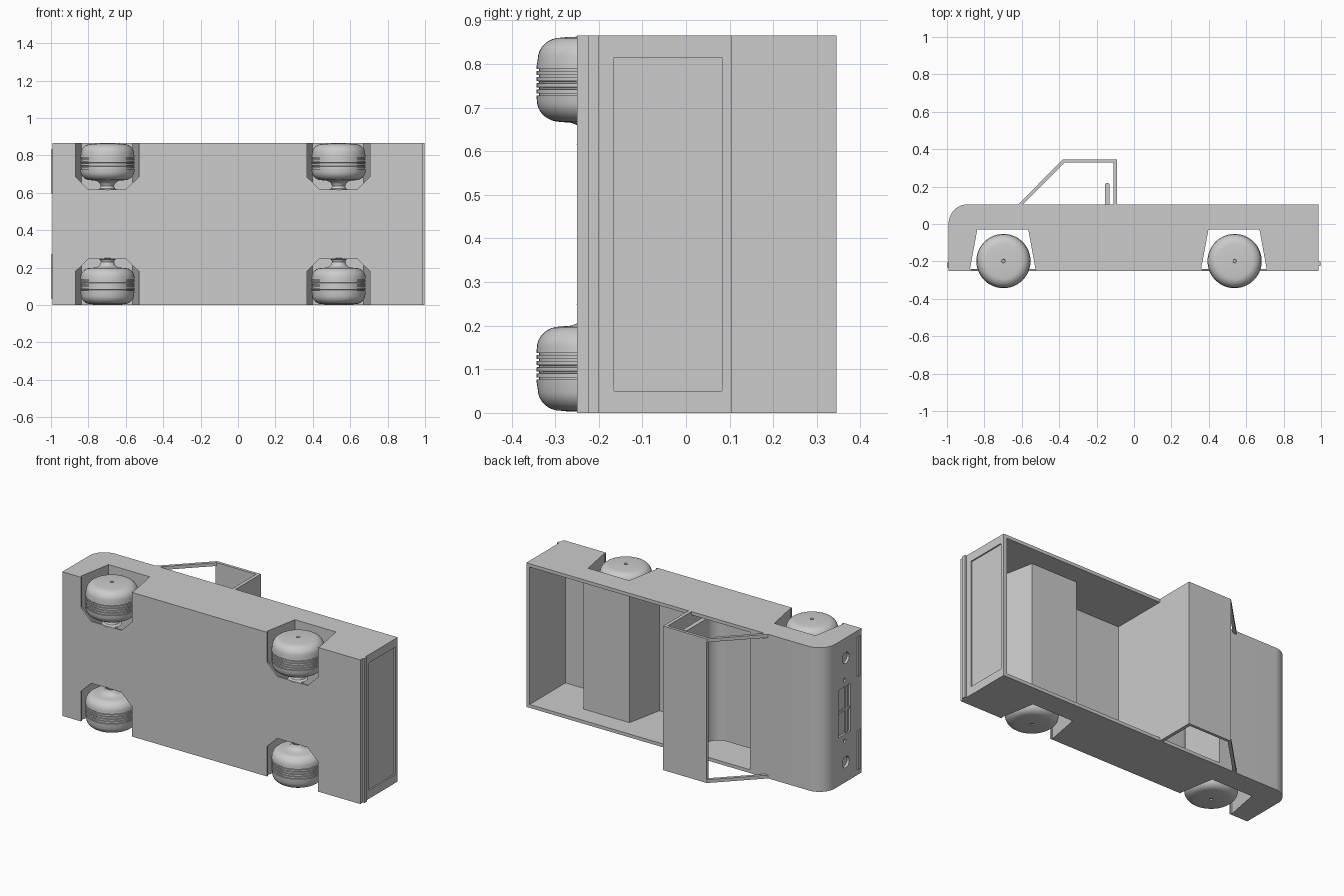
import bpy, bmesh, math
from mathutils import Matrix, Vector

if "Cube" in bpy.data.objects:
    bpy.data.objects.remove(bpy.data.objects["Cube"])

W = 0.865            # truck width (along z, the truck lies on its side)
STEP = 1.236         # distance between axles

grey = bpy.data.materials.new("plain_grey")
grey.diffuse_color = (0.6, 0.6, 0.6, 1)
grey.use_nodes = True
grey.node_tree.nodes["Principled BSDF"].inputs["Base Color"].default_value = grey.diffuse_color


def finish(name, bm, smooth=False):
    bmesh.ops.recalc_face_normals(bm, faces=bm.faces)
    me = bpy.data.meshes.new(name)
    bm.to_mesh(me)
    bm.free()
    me.materials.append(grey)
    ob = bpy.data.objects.new(name, me)
    bpy.context.collection.objects.link(ob)
    if smooth:
        shade(ob)
    return ob


def shade(ob):
    bpy.ops.object.select_all(action='DESELECT')
    ob.select_set(True)
    bpy.context.view_layer.objects.active = ob
    bpy.ops.object.shade_smooth_by_angle(angle=math.radians(30))


def prism(name, pts, a, b, axis='z', smooth=False):
    """Extrude a profile: (x, y) along z, or (x, z) along y."""
    bm = bmesh.new()
    co = [(p, q, a) if axis == 'z' else (p, a, q) for p, q in pts]
    f = bm.faces.new([bm.verts.new(c) for c in co])
    r = bmesh.ops.extrude_face_region(bm, geom=[f])
    d = Vector((0, 0, b - a)) if axis == 'z' else Vector((0, b - a, 0))
    bmesh.ops.translate(bm, vec=d, verts=[v for v in r['geom'] if isinstance(v, bmesh.types.BMVert)])
    return finish(name, bm, smooth)


def box(name, x0, x1, y0, y1, z0, z1):
    return prism(name, [(x0, y0), (x1, y0), (x1, y1), (x0, y1)], z0, z1)


def disc(name, x, y, z, r, depth):
    bm = bmesh.new()
    bmesh.ops.create_cone(bm, cap_ends=True, segments=24, radius1=r, radius2=r, depth=depth,
                          matrix=Matrix.Translation((x, y, z)) @ Matrix.Rotation(math.pi / 2, 4, 'Y'))
    return finish(name, bm)


def cut(target, cutter):
    bpy.context.view_layer.objects.active = target
    m = target.modifiers.new("cut", 'BOOLEAN')
    m.operation, m.solver, m.object = 'DIFFERENCE', 'EXACT', cutter
    bpy.ops.object.modifier_apply(modifier=m.name)
    bpy.data.objects.remove(cutter)


def arc(cx, cy, r, a0, a1, n):
    return [(cx + r * math.cos(math.radians(a0 + (a1 - a0) * i / n)),
             cy + r * math.sin(math.radians(a0 + (a1 - a0) * i / n))) for i in range(n + 1)]


# Body block with rounded nose
body = prism("body", [(-0.991, -0.25), (0.987, -0.25), (0.987, 0.105)]
             + arc(-0.889, 0.003, 0.102, 90, 180, 14), 0, W)

# Open load bed, with the wheel hump left standing
cut(body, prism("bed_cutter", [(-0.09, 0.2), (-0.09, -0.235), (0.34, -0.235), (0.385, -0.015),
                               (0.69, -0.015), (0.735, -0.235), (0.965, -0.235), (0.965, 0.2)],
                0.02, W - 0.02))
# Open cab interior
cut(body, prism("cab_cutter", [(-0.5, 0.2), (-0.5, -0.235), (-0.11, -0.235), (-0.11, 0.2)],
                0.02, W - 0.02))
# Wheel tunnels through the full width and openings in the floor plate
for dx in (0, STEP):
    cut(body, prism("tunnel_cutter", [(-0.877 + dx, -0.24), (-0.838 + dx, -0.03),
                                      (-0.565 + dx, -0.03), (-0.527 + dx, -0.24)], -0.1, W + 0.1))
    for s in (0, 1):
        pts = [(-0.868, -0.05), (-0.868, 0.18), (-0.80, 0.247),
               (-0.60, 0.247), (-0.53, 0.18), (-0.53, -0.05)]
        pts = [(x + dx, W - z if s else z) for x, z in pts]
        cut(body, prism("floor_cutter", pts, -0.3, -0.23, 'y'))
# Tailgate panel recess
cut(body, box("tailgate_cutter", 0.979, 1.1, -0.165, 0.082, 0.05, W - 0.05))
# Grille and lamp recesses
cut(body, box("grille_cutter", -1.1, -0.979, -0.145, -0.03, 0.29, W - 0.29))
for z in (0.12, W - 0.12):
    cut(body, disc("headlight_cutter", -0.991, -0.10, z, 0.033, 0.03))
for z in (0.25, W - 0.25):
    cut(body, disc("marker_cutter", -0.991, -0.09, z, 0.012, 0.02))
shade(body)

# Grille bars
box("grille_bar", -0.985, -0.978, -0.125, -0.105, 0.29, W - 0.29)
box("grille_divider", -0.985, -0.978, -0.145, -0.03, W / 2 - 0.008, W / 2 + 0.008)

# Bumpers
for z in (0.035, W - 0.27):
    box("front_bumper", -1.0, -0.99, -0.232, -0.207, z, z + 0.235)
box("rear_bumper", 0.986, 0.998, -0.225, -0.2, 0, W)

# Cab: roof, rear wall and two slanted pillars
box("roof", -0.378, -0.09, 0.328, 0.345, 0, W)
box("cab_rear_wall", -0.11, -0.09, 0.1, 0.33, 0, W)
for z in (0, W - 0.02):
    prism("pillar", [(-0.62, 0.104), (-0.595, 0.104), (-0.37, 0.329), (-0.37, 0.345), (-0.38, 0.345)],
          z, z + 0.02)

# Bench seat with curved join between back and cushion
prism("seat", [(-0.13, -0.234), (-0.13, 0.21), (-0.137, 0.22), (-0.149, 0.22), (-0.156, 0.21)]
      + arc(-0.236, 0.03, 0.08, 0, -90, 8) + arc(-0.38, -0.09, 0.04, 90, 180, 6)
      + [(-0.42, -0.234)], 0.06, W - 0.06, smooth=True)

# Wheels: turned profile of (radius, z) with tread grooves and a flared hub
profile = [(0, 0.008), (0.008, 0.008), (0.010, 0.002), (0.07, 0.003)]
profile += [(0.09 + 0.052 * math.sin(t), 0.055 - 0.05 * math.cos(t))
            for t in [math.pi / 2 * i / 8 for i in range(9)]]
for z in (0.078, 0.092, 0.106, 0.120, 0.134):
    profile += [(0.145, z - 0.004), (0.145, z - 0.0015), (0.139, z - 0.001),
                (0.139, z + 0.003), (0.145, z + 0.0035)]
profile += [(0.09 + 0.054 * math.cos(t), 0.148 + 0.05 * math.sin(t))
            for t in [math.pi / 2 * i / 8 for i in range(9)]]
profile += [(0.065, 0.2), (0.05, 0.206), (0.04, 0.216), (0.035, 0.23), (0.04, 0.242), (0.055, 0.25), (0, 0.25)]


def wheel(name, x, flip):
    bm = bmesh.new()
    vs = [bm.verts.new((r, 0, z)) for r, z in profile]
    es = [bm.edges.new(p) for p in zip(vs, vs[1:])]
    bmesh.ops.spin(bm, geom=vs + es, cent=(0, 0, 0), axis=(0, 0, 1), angle=2 * math.pi, steps=48)
    bmesh.ops.remove_doubles(bm, verts=bm.verts, dist=0.0002)
    for v in bm.verts:
        v.co = (v.co.x + x, v.co.y - 0.198, W - v.co.z if flip else v.co.z)
    finish(name, bm, True)


for dx, end in ((0, "front"), (STEP, "rear")):
    for flip in (False, True):
        wheel(end + "_wheel", -0.698 + dx, flip)
    # Axle between the wheels
    prism(end + "_axle", arc(-0.698 + dx, -0.198, 0.03, 0, 345, 23), 0.22, W - 0.22, smooth=True)
